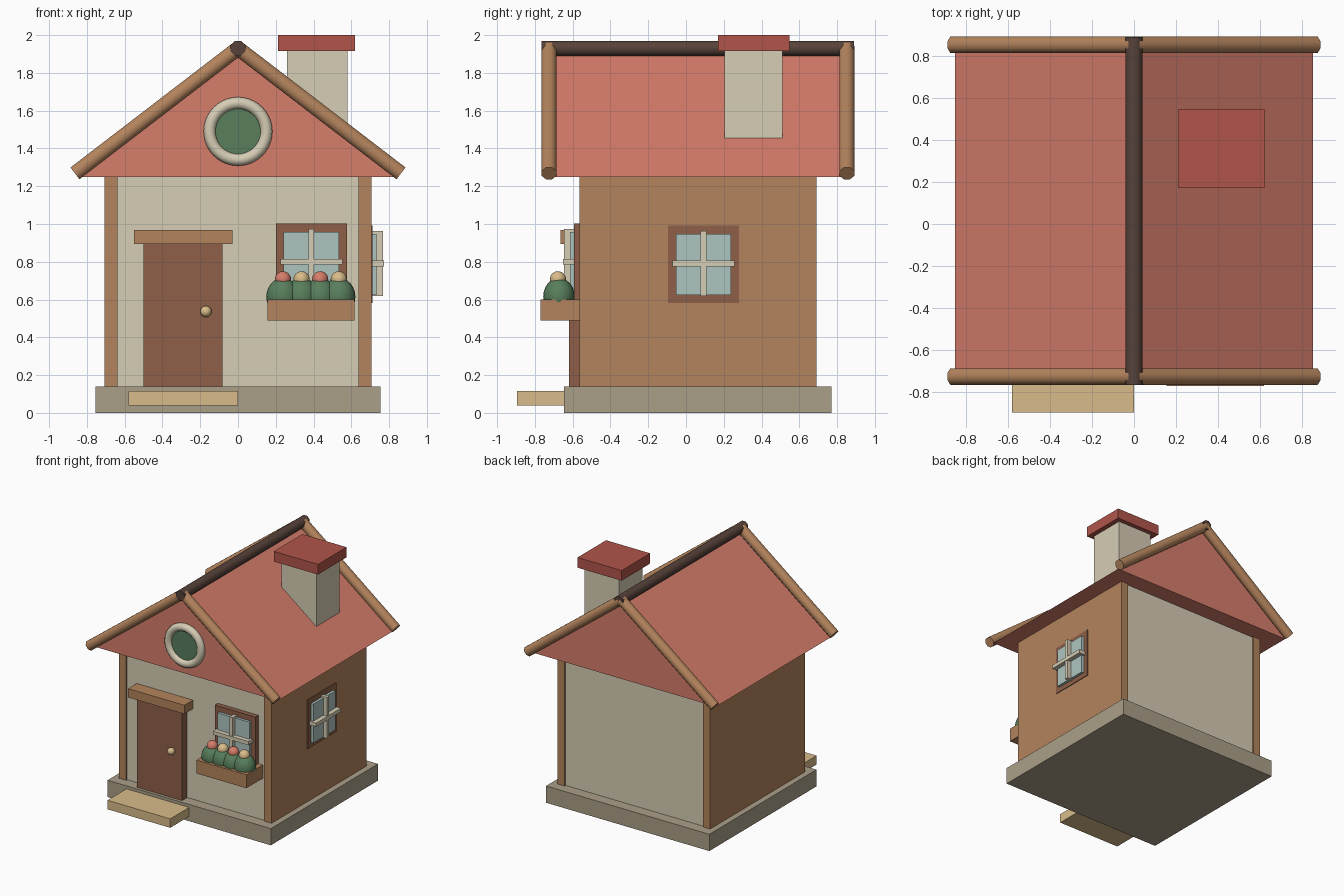
import bpy
import math
from mathutils import Vector

if "Cube" in bpy.data.objects:
    bpy.data.objects.remove(bpy.data.objects["Cube"])


def material(name, hex_colour):
    def linear(c):
        return c / 12.92 if c <= 0.04045 else ((c + 0.055) / 1.055) ** 2.4
    rgb = [linear(int(hex_colour[i:i + 2], 16) / 255) for i in (0, 2, 4)]
    m = bpy.data.materials.new(name)
    m.use_nodes = True
    m.diffuse_color = (*rgb, 1)
    bsdf = next(n for n in m.node_tree.nodes if n.type == 'BSDF_PRINCIPLED')
    bsdf.inputs["Base Color"].default_value = (*rgb, 1)
    return m


cream = material("cream plaster", "D6CDB5")
timber = material("warm timber", "B4845D")
dark_wood = material("door wood", "8E6048")
terracotta = material("terracotta", "D67D6B")
brick = material("brick red", "B05549")
ridge_brown = material("ridge brown", "57423A")
stone = material("stone", "AA9F88")
tan = material("pale tan", "D9BC8A")
glass = material("window glass", "AEC5C0")
green = material("leaf green", "587E5C")


def finish(name, mat, smooth=False):
    ob = bpy.context.object
    ob.name = name
    ob.data.materials.append(mat)
    if smooth:
        bpy.ops.object.shade_smooth_by_angle(angle=math.radians(50))
    return ob


def box(name, mat, x, y, z):
    centre = [(a + b) / 2 for a, b in (x, y, z)]
    bpy.ops.mesh.primitive_cube_add(size=1, location=centre)
    ob = finish(name, mat)
    for v in ob.data.vertices:
        v.co = [c * (r[1] - r[0]) for c, r in zip(v.co, (x, y, z))]
    return ob


def ball(name, mat, centre, size):
    bpy.ops.mesh.primitive_uv_sphere_add(segments=20, ring_count=12, radius=1, location=centre)
    ob = finish(name, mat, True)
    for v in ob.data.vertices:
        v.co = [c * s for c, s in zip(v.co, size)]
    return ob


def log(name, mat, start, end, radius=0.0425):
    a, b = Vector(start), Vector(end)
    d = b - a
    bpy.ops.mesh.primitive_cylinder_add(vertices=8, radius=radius, depth=d.length, location=(a + b) / 2)
    ob = finish(name, mat, True)
    # flat sides of the log face outward
    turn = d.to_track_quat('Z', 'Y').to_matrix()
    for v in ob.data.vertices:
        c, s = math.cos(math.pi / 8), math.sin(math.pi / 8)
        x, y, z = v.co
        v.co = turn @ Vector((c * x - s * y, s * x + c * y, z))
    return ob


# Foundation, step and walls
box("foundation", stone, (-0.755, 0.755), (-0.645, 0.77), (0, 0.14))
box("front_step", tan, (-0.58, 0), (-0.895, -0.64), (0.04, 0.115))
box("plaster_walls", cream, (-0.645, 0.645), (-0.552, 0.677), (0.13, 1.26))
for side, x in (("left", (0.638, 0.706)), ("right", (-0.706, -0.638))):
    box(side + "_timber_wall", timber, x, (-0.565, 0.69), (0.13, 1.26))

# Roof prism
mesh = bpy.data.meshes.new("roof")
profile = ((-0.85, 1.25), (0.85, 1.25), (0, 1.9))
verts = [(x, y, z) for y in (-0.69, 0.82) for x, z in profile]
mesh.from_pydata(verts, [], [(0, 1, 2), (5, 4, 3), (0, 3, 4, 1), (1, 4, 5, 2), (2, 5, 3, 0)])
mesh.materials.append(terracotta)
bpy.context.collection.objects.link(bpy.data.objects.new("roof", mesh))

# Ridge and gable logs
log("ridge_log", ridge_brown, (0, -0.765, 1.93), (0, 0.89, 1.93))
for end, y in (("front", -0.725), ("back", 0.852)):
    for side, s in (("left", 1), ("right", -1)):
        log(f"{end}_{side}_gable_log", timber, (s * 0.863, y, 1.268), (0, y, 1.93))

# Chimney
box("chimney", cream, (0.26, 0.58), (0.205, 0.51), (1.4, 1.92))
box("chimney_cap", brick, (0.212, 0.62), (0.17, 0.547), (1.915, 2.0))

# Round gable window
bpy.ops.mesh.primitive_torus_add(major_radius=0.15, minor_radius=0.032, major_segments=40,
                                 minor_segments=12, location=(0, -0.7, 1.49),
                                 rotation=(math.pi / 2, 0, 0))
finish("round_window_ring", cream, True)
bpy.ops.mesh.primitive_cylinder_add(vertices=40, radius=0.14, depth=0.04, location=(0, -0.685, 1.49),
                                    rotation=(math.pi / 2, 0, 0))
finish("round_window_pane", green, True)

# Door
box("door", dark_wood, (-0.5, -0.083), (-0.62, -0.54), (0.14, 0.895))
box("door_lintel", timber, (-0.55, -0.03), (-0.665, -0.54), (0.895, 0.968))
ball("door_knob", tan, (-0.17, -0.64, 0.537), (0.03, 0.03, 0.03))


# Windows: layers given as (name, material, half width, bottom, top, depth)
def window(prefix, place, z):
    for name, mat, half, low, high, depth in (
            ("frame", dark_wood, 0.188, -0.205, 0.205, 0),
            ("pane", glass, 0.146, -0.165, 0.16, 0.022),
            ("upright_bar", cream, 0.015, -0.17, 0.175, 0.055),
            ("cross_bar", cream, 0.164, -0.013, 0.018, 0.06)):
        x, y = place(half, depth)
        box(f"{prefix}_{name}", mat, x, y, (z + low, z + high))


window("front_window",
       lambda h, d: ((0.388 - h, 0.388 + h), (-0.592 - d, -0.54)), 0.798)
window("side_window",
       lambda h, d: ((0.69, 0.712 + d), (0.093 - h, 0.093 + h)), 0.788)

# Flower box
box("flower_box", timber, (0.155, 0.617), (-0.77, -0.54), (0.488, 0.6))
for i in range(4):
    x = 0.238 + i * 0.0985
    ball(f"bush_{i + 1}", green, (x, -0.673, 0.615), (0.088, 0.083, 0.1))
    ball(f"flower_{i + 1}", (terracotta, tan)[i % 2], (x, -0.678, 0.707), (0.043, 0.043, 0.043))
